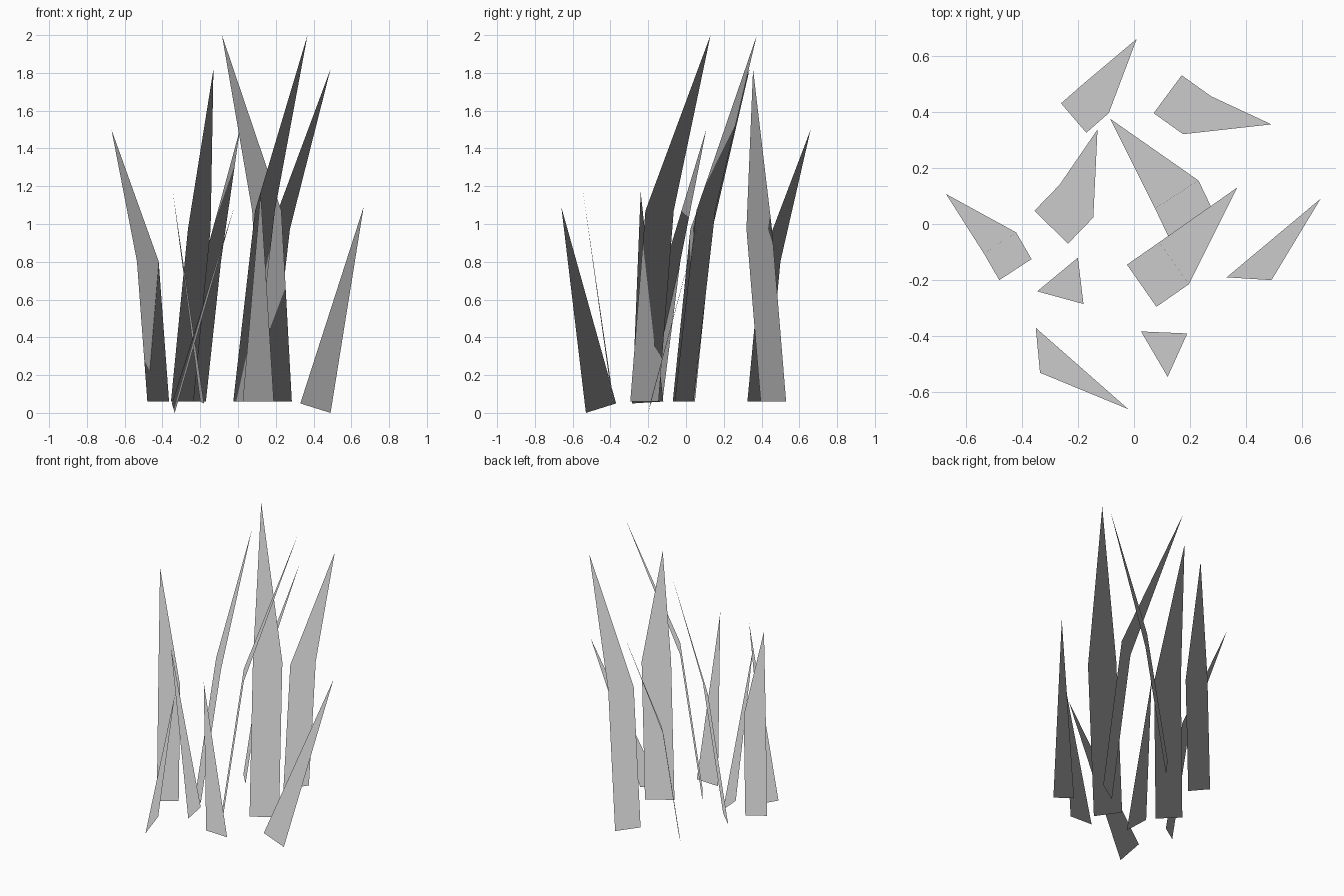
import bpy
from mathutils import Vector

cube = bpy.data.objects.get("Cube")
if cube:
    bpy.data.objects.remove(cube)

grey = bpy.data.materials.new("pale_grey")
grey.use_nodes = True
COLOR = (0.6, 0.6, 0.6, 1)
grey.diffuse_color = COLOR
grey.node_tree.nodes["Principled BSDF"].inputs["Base Color"].default_value = COLOR


def blade(name, base_a, base_b, tip, mid_a=None):
    """Flat blade: base edge, optional bend edge parallel to it, pointed tip."""
    a, b, t = Vector(base_a), Vector(base_b), Vector(tip)
    verts = [a, b]
    if mid_a:
        m = Vector(mid_a)
        verts += [m + b - a, m, t]
        faces = [(0, 1, 2, 3), (3, 2, 4)]
    else:
        verts.append(t)
        faces = [(0, 1, 2)]
    # Wind the faces so the upper side is the front
    if (b - a).cross(t - a).z < 0:
        faces = [f[::-1] for f in faces]
    mesh = bpy.data.meshes.new(name)
    mesh.from_pydata(verts, [], faces)
    mesh.materials.append(grey)
    mesh.shade_smooth()
    # Foliage shading: every normal points up
    mesh.normals_split_custom_set_from_vertices([(0, 0, 1)] * len(verts))
    obj = bpy.data.objects.new(name, mesh)
    bpy.context.collection.objects.link(obj)


# Tall bent blades: base height .06, bend and tip heights grow with size
LOW, BEND = 0.06, 0.535
bent = [
    ("left_blade", (-.48, -.20), (-.365, -.125), (-.535, -.105), (-.67, .107), 1.5),
    ("back_blade", (-.26, .43), (-.17, .325), (-.18, .50), (.01, .66), 1.5),
    ("back_right_blade", (.07, .395), (.17, .53), (.175, .32), (.49, .355), 1.82),
    ("inner_left_blade", (-.355, .047), (-.235, -.07), (-.265, .14), (-.13, .337), 1.82),
    ("inner_back_blade", (.13, -.06), (.285, .04), (.075, .055), (-.085, .375), 2.0),
    ("inner_front_blade", (-.025, -.145), (.08, -.295), (.09, -.065), (.368, .13), 2.0),
]
for name, a, b, m, t, top in bent:
    blade(name, (*a, LOW), (*b, LOW), (*t, top), (*m, top * BEND))

# Short triangular blades around the front
blade("short_right_blade", (.33, -.19, .05), (.49, -.20, 0), (.665, .09, 1.09))
blade("short_front_left_blade", (-.35, -.37, .05), (-.335, -.53, 0), (-.02, -.66, 1.09))
blade("short_left_blade", (-.20, -.12, .06), (-.18, -.285, .05), (-.345, -.24, 1.17))
blade("short_front_blade", (.025, -.383, .06), (.19, -.39, .06), (.12, -.545, 1.17))
